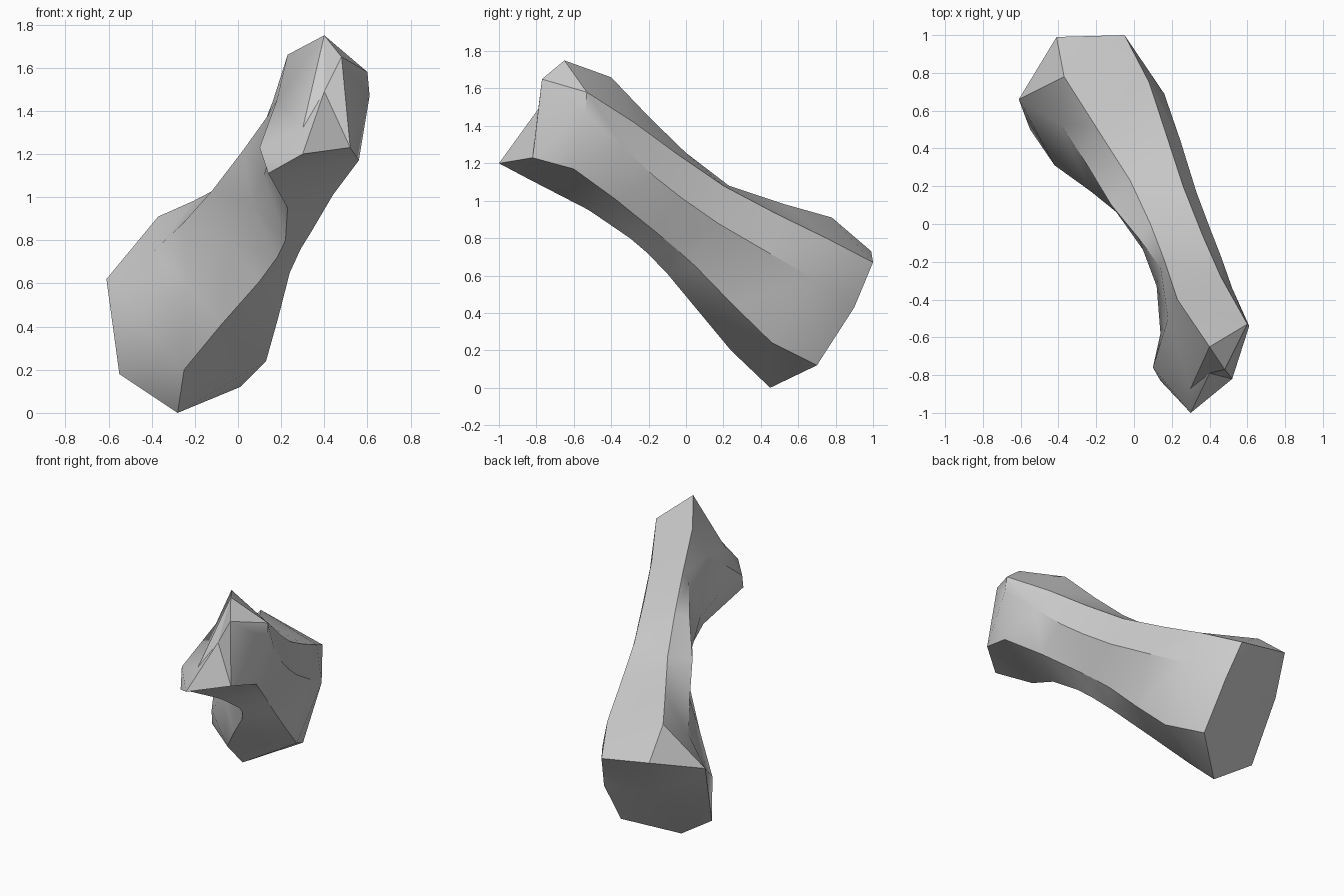
import bpy
import bmesh
from math import radians
from mathutils import Vector

# Remove only the default object
default_cube = bpy.data.objects.get("Cube")
if default_cube:
    bpy.data.objects.remove(default_cube, do_unlink=True)


def make_material(name, colour):
    """Plain flat material, same colour in viewport and render."""
    material = bpy.data.materials.new(name)
    material.use_nodes = True
    material.diffuse_color = colour
    material.node_tree.nodes["Principled BSDF"].inputs["Base Color"].default_value = colour
    return material


def smooth_midpoint(before, start, end, after):
    """Curved midpoint between start and end, guided by their neighbours."""
    return (start + end) * (9 / 16) - (before + after) / 16


def refine(points):
    """Add a curved midpoint on both sides of the waist of a ridge line."""
    heel, flare, waist, neck, head, tip = [Vector(p) for p in points]
    lower = smooth_midpoint(heel, flare, waist, neck)
    upper = smooth_midpoint(flare, waist, neck, head)
    return [heel, flare, lower, waist, upper, neck, head, tip]


# Ridge lines along the shaft: heel, flare, waist, neck, head, tip
ridges = {
    "top_right": [(-.05, 1, .67), (.08, .75, .8), (.26, .2, 1.08),
                  (.46, -.28, 1.42), (.6, -.53, 1.58), (.48, -.77, 1.65)],
    "top_left": [(-.41, .99, .73), (-.37, .78, .91), (-.02, .23, 1.08),
                 (.16, -.19, 1.44), (.23, -.4, 1.66), (.4, -.65, 1.75)],
    "left": [(-.61, .66, .62), (-.39, .53, .75), (-.12, .1, 1.03),
             (.14, -.23, 1.38), (.18, -.5, 1.45), (.3, -.87, 1.32)],
    "left_low": [(-.55, .5, .18), (-.42, .31, .38), (-.04, .02, .8),
                 (.12, -.33, 1.1), (.14, -.58, 1.17), (.1, -.76, 1.23)],
    "bottom": [(-.28, .45, 0), (-.25, .24, .2), (.1, -.1, .61),
               (.22, -.3, .8), (.23, -.52, .95), (.14, -.83, 1.11)],
    "right_low": [(.01, .7, .12), (.13, .46, .24), (.24, .05, .65),
                  (.34, -.17, .84), (.44, -.38, 1.01), (.56, -.6, 1.17)],
    "right": [(0, .9, .43), (.16, .69, .58), (.33, .17, .88),
              (.46, -.17, 1.13), (.52, -.34, 1.29), (.61, -.54, 1.47)],
}

bm = bmesh.new()
lines = {name: [bm.verts.new(p) for p in refine(points)]
         for name, points in ridges.items()}
order = list(lines.values())

# Shaft surface: quads between each neighbouring pair of ridge lines
for index, line in enumerate(order):
    following = order[(index + 1) % len(order)]
    for row in range(len(line) - 1):
        bm.faces.new((line[row], following[row], following[row + 1], line[row + 1]))

# Broad cut heel
heel_ring = [line[0] for line in order]
heel_centre = bm.verts.new(sum((v.co for v in heel_ring), Vector()) / len(heel_ring))
for index, vert in enumerate(heel_ring):
    bm.faces.new((heel_centre, heel_ring[index - 1], vert))

# Broken tip with a pointed spur
tip = {name: line[-1] for name, line in lines.items()}
tip["peak"] = bm.verts.new((.4, -.79, 1.49))
tip["lip"] = bm.verts.new((.52, -.82, 1.23))
tip["spur"] = bm.verts.new((.3, -1, 1.2))
tip_faces = [
    ("top_left", "top_right", "peak"),
    ("top_left", "peak", "left"),
    ("top_right", "lip", "peak"),
    ("peak", "lip", "spur"),
    ("peak", "spur", "left"),
    ("left", "spur", "left_low"),
    ("left_low", "spur", "bottom"),
    ("bottom", "spur", "lip", "right_low"),
    ("right_low", "lip", "right"),
    ("right", "lip", "top_right"),
]
for corners in tip_faces:
    bm.faces.new([tip[name] for name in corners])

bmesh.ops.triangulate(bm, faces=bm.faces[:], quad_method="SHORT_EDGE")
bmesh.ops.recalc_face_normals(bm, faces=bm.faces[:])

# Finished object
mesh = bpy.data.meshes.new("bone_fragment")
bm.to_mesh(mesh)
bm.free()
fragment = bpy.data.objects.new("bone_fragment", mesh)
bpy.context.collection.objects.link(fragment)
mesh.materials.append(make_material("light_grey", (.6, .6, .6, 1)))

bpy.ops.object.select_all(action="DESELECT")
fragment.select_set(True)
bpy.context.view_layer.objects.active = fragment
bpy.ops.object.shade_smooth_by_angle(angle=radians(30))
